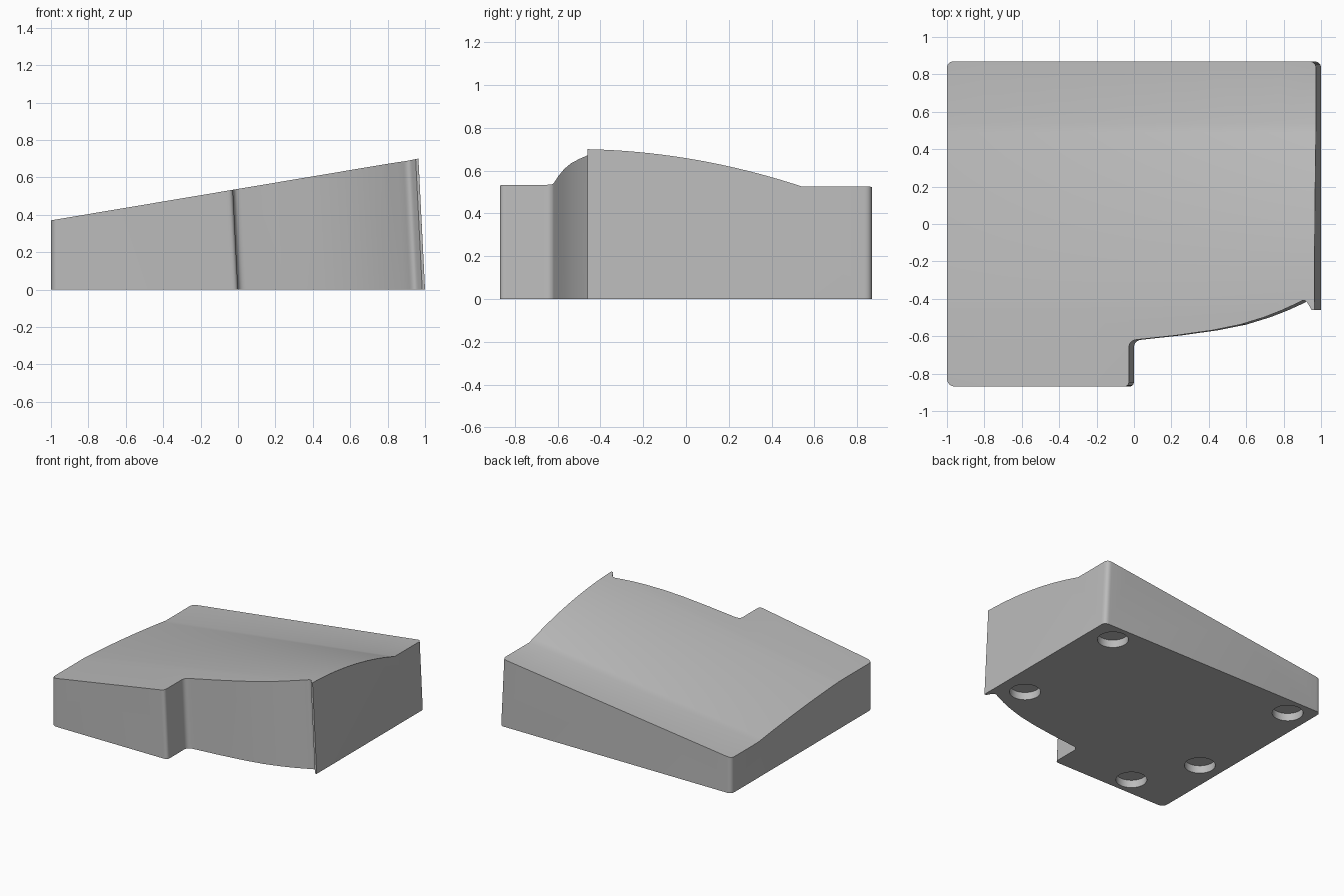
import bpy, bmesh
from mathutils import Vector

cube = bpy.data.objects.get("Cube")
if cube:
    bpy.data.objects.remove(cube, do_unlink=True)

grey = bpy.data.materials.new("plain grey")
grey.use_nodes = True
colour = (0.5, 0.5, 0.5, 1)
grey.diffuse_color = colour
grey.node_tree.nodes["Principled BSDF"].inputs["Base Color"].default_value = colour

# Footprint corners: x, y, rounding length
CORNERS = [
    (1, -.46, 0), (.985, -.46, 0), (.95, -.40, .03), (.9, -.427, .02),
    (.82, -.463, 0), (.73, -.498, 0), (.6, -.538, 0), (.45, -.568, 0),
    (.25, -.596, 0), (0, -.623, .04), (0, -.87, .03), (-1, -.87, .05),
    (-1, .87, .04), (1, .87, .04),
]
RISE, DROP = -.46, .54      # ends of the sloping part of the top


def rounded(corners, steps=6):
    """Outline with each corner replaced by a small curve."""
    points = []
    for i, (x, y, r) in enumerate(corners):
        p = Vector((x, y, 0))
        if not r:
            points.append(p)
            continue
        a = p + (Vector((*corners[i - 1][:2], 0)) - p).normalized() * r
        b = p + (Vector((*corners[(i + 1) % len(corners)][:2], 0)) - p).normalized() * r
        for k in range(steps + 1):
            t = k / steps
            points.append(a * (1 - t) ** 2 + p * 2 * t * (1 - t) + b * t * t)
    return points


def top_height(x, y):
    """Ramp along x, sinking towards the back."""
    t = min(max((y - RISE) / (DROP - RISE), 0), 1)
    bow = .65 + .12 * x * 2
    sink = (1 - bow) * t + bow * t * t
    return (.37 + .168 * (x + 1)) * (1 - .25 * sink)


# Wedge block
bm = bmesh.new()
base = bm.faces.new([bm.verts.new(p) for p in reversed(rounded(CORNERS))])
top = bmesh.ops.extrude_face_region(bm, geom=[base], use_keep_orig=True)["geom"]
for v in (g for g in top if isinstance(g, bmesh.types.BMVert)):
    v.co.z = 1

# Grid cuts across the top only
cuts = [((0, RISE + (DROP - RISE) * i / 20, 0), (0, 1, 0)) for i in range(21)]
cuts += [((-.8 + .2 * i, 0, 0), (1, 0, 0)) for i in range(9)]
for co, no in cuts:
    faces = [f for f in bm.faces if all(v.co.z > .5 for v in f.verts)]
    geom = faces + list({e for f in faces for e in f.edges}) + list({v for f in faces for v in f.verts})
    bmesh.ops.bisect_plane(bm, geom=geom, plane_co=co, plane_no=no, dist=1e-5)

# Shape the top and lean the right-hand walls inwards
for v in bm.verts:
    if v.co.z > .5:
        x, y = v.co.x, v.co.y
        lean = .05 * min(max((x + .9) / .8, 0), 1)
        x -= lean * top_height(x, y)
        v.co = (x, y, top_height(x, y))
bmesh.ops.triangulate(bm, faces=[f for f in bm.faces if f.normal.z > .5 or len(f.verts) > 4])
bmesh.ops.recalc_face_normals(bm, faces=bm.faces)
mesh = bpy.data.meshes.new("wedge_block")
bm.to_mesh(mesh)
bm.free()
mesh.materials.append(grey)
block = bpy.data.objects.new("wedge_block", mesh)
bpy.context.collection.objects.link(block)

# Round foot recesses in the underside
for x, y in ((.8, .72), (.8, -.25), (-.82, .72), (-.82, -.25), (-.58, -.72)):
    bpy.ops.mesh.primitive_cylinder_add(vertices=48, radius=.11, depth=.12, location=(x, y, 0))
    cutter = bpy.context.object
    cutter.name = "foot_recess_cutter"
    cutter.hide_render = True
    cutter.data.materials.append(grey)
    mod = block.modifiers.new("recess", "BOOLEAN")
    mod.object = cutter
    mod.operation = "DIFFERENCE"
    mod.solver = "EXACT"
    bpy.ops.object.select_all(action="DESELECT")
    block.select_set(True)
    bpy.context.view_layer.objects.active = block
    bpy.ops.object.modifier_apply(modifier=mod.name)
    bpy.data.objects.remove(cutter, do_unlink=True)

bpy.ops.object.shade_smooth_by_angle(angle=.6)
